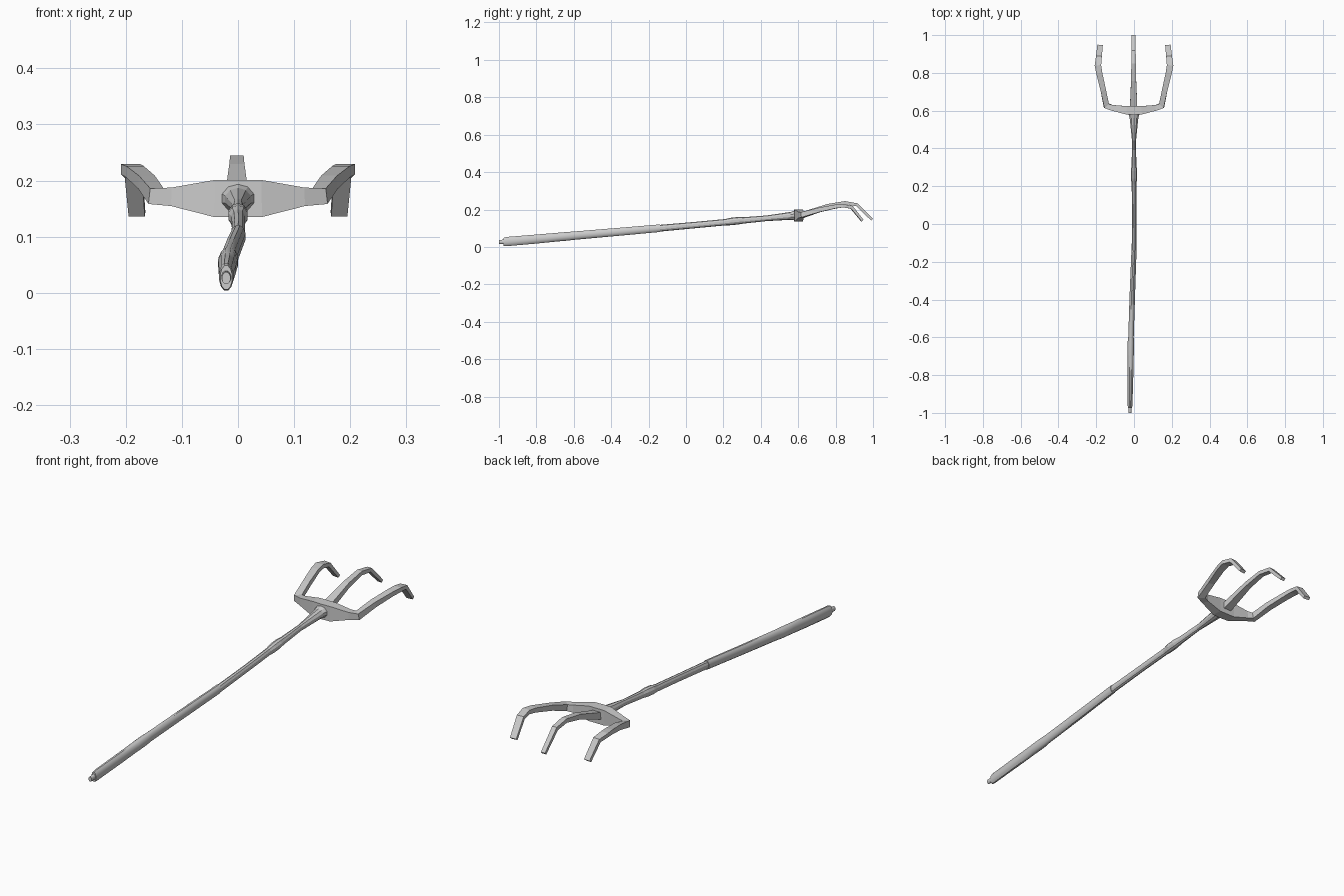
import bpy, bmesh, math
from mathutils import Vector


def loft(name, rings, smooth=False):
    """Skin a list of equal-sized rings and cap both ends."""
    bm = bmesh.new()
    vs = [[bm.verts.new(p) for p in r] for r in rings]
    n = len(vs[0])
    for a, b in zip(vs, vs[1:]):
        for i in range(n):
            j = (i + 1) % n
            bm.faces.new((a[i], a[j], b[j], b[i]))
    bm.faces.new(vs[0][::-1])
    bm.faces.new(vs[-1])
    bmesh.ops.recalc_face_normals(bm, faces=bm.faces)
    me = bpy.data.meshes.new(name)
    bm.to_mesh(me)
    bm.free()
    ob = bpy.data.objects.new(name, me)
    bpy.context.collection.objects.link(ob)
    if smooth:
        bpy.context.view_layer.objects.active = ob
        ob.select_set(True)
        bpy.ops.object.shade_smooth_by_angle(angle=math.radians(40))
        ob.select_set(False)
    return ob


def ovals(stations, sides):
    """Stations are (y, x, z, radius_x, radius_z)."""
    ang = [2 * math.pi * (i + 0.5) / sides for i in range(sides)]
    return [[(x + rx * math.cos(a), y, z + rz * math.sin(a)) for a in ang]
            for y, x, z, rx, rz in stations]


def bar(name, path):
    """Mitred rectangular bar; path points are (x, y, z, width, thickness)."""
    pts = [Vector(p[:3]) for p in path]
    rings = []
    for i, p in enumerate(path):
        d0 = (pts[i] - pts[max(i - 1, 0)]).normalized()
        d1 = (pts[min(i + 1, len(pts) - 1)] - pts[i]).normalized()
        t = (d0 + d1).normalized()
        side = Vector((-t.y, t.x, 0)).normalized()
        up = t.cross(side).normalized()
        # widen at sharp corners so the bar keeps its width
        flat0, flat1 = Vector((d0.x, d0.y)), Vector((d1.x, d1.y))
        k = 1.0
        if flat0.length > 0 and flat1.length > 0:
            k = 1 / math.cos(flat0.angle(flat1) / 2)
        s, u = side * p[3] * k / 2, up * p[4] / 2
        rings.append([pts[i] + s + u, pts[i] - s + u,
                      pts[i] - s - u, pts[i] + s - u])
    return loft(name, rings)


# Butt nub at the end of the grip
loft("end_nub", ovals([(-1.0, -0.021, 0.026, 0.008, 0.011),
                       (-0.96, -0.021, 0.028, 0.009, 0.013)], 12), True)

# Oval grip with a raised band
loft("grip", ovals([(-0.975, -0.021, 0.027, 0.011, 0.022),
                    (-0.96, -0.021, 0.0285, 0.013, 0.0255),
                    (-0.80, -0.019, 0.042, 0.016, 0.025),
                    (-0.70, -0.018, 0.051, 0.017, 0.024),
                    (-0.69, -0.018, 0.052, 0.018, 0.024),
                    (-0.63, -0.017, 0.057, 0.018, 0.024),
                    (-0.60, -0.016, 0.060, 0.015, 0.023),
                    (-0.38, -0.009, 0.079, 0.015, 0.022),
                    (-0.14, 0.0, 0.100, 0.014, 0.021)], 12), True)

# Faceted shaft with a knuckle and a flared socket
loft("shaft", ovals([(-0.15, 0.0, 0.099, 0.013, 0.018),
                     (0.05, 0.001, 0.117, 0.012, 0.017),
                     (0.21, 0.0, 0.132, 0.013, 0.017),
                     (0.24, 0.0, 0.136, 0.018, 0.020),
                     (0.28, 0.0, 0.140, 0.018, 0.020),
                     (0.31, 0.0, 0.142, 0.014, 0.017),
                     (0.43, 0.0, 0.153, 0.010, 0.015),
                     (0.56, 0.0, 0.166, 0.024, 0.021),
                     (0.58, 0.0, 0.168, 0.030, 0.026),
                     (0.605, 0.0, 0.169, 0.022, 0.020)], 10))

# Crossbar running out into the two side tines
half = [(0.04, 0.602, 0.168, 0.044, 0.066),
        (0.115, 0.615, 0.171, 0.030, 0.033),
        (0.146, 0.626, 0.172, 0.028, 0.028),
        (0.163, 0.71, 0.197, 0.029, 0.024),
        (0.184, 0.80, 0.216, 0.032, 0.020),
        (0.191, 0.84, 0.220, 0.034, 0.018),
        (0.186, 0.885, 0.212, 0.031, 0.017),
        (0.180, 0.943, 0.140, 0.029, 0.013)]
left = [(-x, y, z, w, h) for x, y, z, w, h in reversed(half)]
bar("side_tines", left + [(0, 0.601, 0.168, 0.046, 0.066)] + half)

# Centre tine
bar("centre_tine", [(-0.002, 0.60, 0.165, 0.040, 0.030),
                    (-0.002, 0.68, 0.192, 0.034, 0.026),
                    (-0.002, 0.76, 0.219, 0.027, 0.022),
                    (-0.002, 0.85, 0.236, 0.024, 0.018),
                    (-0.002, 0.915, 0.225, 0.022, 0.017),
                    (-0.002, 0.995, 0.145, 0.020, 0.013)])
